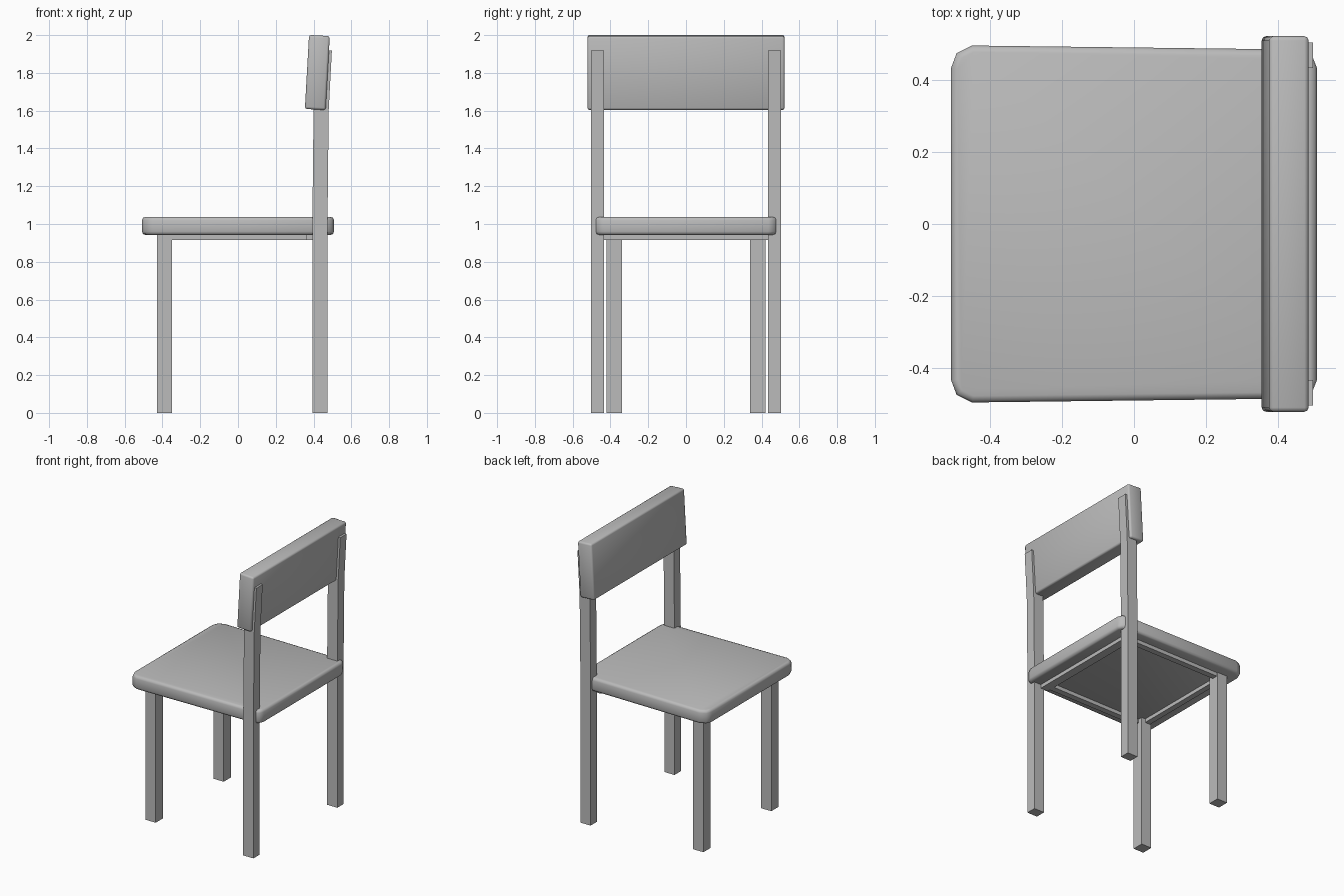
import bpy, bmesh, math
from mathutils import Matrix

cube = bpy.data.objects.get("Cube")
if cube:
    bpy.data.objects.remove(cube, do_unlink=True)

grey = bpy.data.materials.new("plain_grey")
grey.use_nodes = True
grey.diffuse_color = (0.5, 0.5, 0.5, 1)
grey.node_tree.nodes["Principled BSDF"].inputs["Base Color"].default_value = (0.5, 0.5, 0.5, 1)


def finish(name, bm, bevel=0):
    """Turn a bmesh into a named object, with softly rounded edges if wanted."""
    bmesh.ops.recalc_face_normals(bm, faces=bm.faces)
    mesh = bpy.data.meshes.new(name)
    bm.to_mesh(mesh)
    bm.free()
    mesh.materials.append(grey)
    obj = bpy.data.objects.new(name, mesh)
    bpy.context.collection.objects.link(obj)
    if bevel:
        mod = obj.modifiers.new("rounded_edges", "BEVEL")
        mod.width = bevel
        mod.segments = 2
        mod.limit_method = "ANGLE"
        mod.angle_limit = math.radians(50)
        mesh.polygons.foreach_set("use_smooth", [True] * len(mesh.polygons))
    return obj


def loft(name, rings, bevel=0):
    """Bridge a stack of matching outlines and cap both ends."""
    bm = bmesh.new()
    loops = [[bm.verts.new(p) for p in ring] for ring in rings]
    n = len(loops[0])
    for low, high in zip(loops, loops[1:]):
        for i in range(n):
            j = (i + 1) % n
            bm.faces.new((low[i], low[j], high[j], high[i]))
    bm.faces.new(loops[0][::-1])
    bm.faces.new(loops[-1])
    return finish(name, bm, bevel)


def rect(x0, x1, y0, y1, z):
    return [(x0, y0, z), (x1, y0, z), (x1, y1, z), (x0, y1, z)]


def box(name, x0, x1, y0, y1, z0, z1):
    return loft(name, [rect(x0, x1, y0, y1, z) for z in (z0, z1)])


# Seat: slightly tapered slab with clipped corners
side = [(0.508, 0.435), (0.494, 0.47), (0.455, 0.485),
        (-0.45, 0.496), (-0.493, 0.475), (-0.508, 0.435)]
outline = side + [(x, -y) for x, y in reversed(side)]
loft("seat", [[(x, y, z) for x, y in outline] for z in (0.942, 1.038)], 0.018)

# Backrest: thick board leaning slightly back
bm = bmesh.new()
bmesh.ops.create_cube(bm, size=1, matrix=Matrix.Translation((0.42, 0, 1.802))
                      @ Matrix.Rotation(math.radians(3.2), 4, "Y")
                      @ Matrix.Diagonal((0.11, 1.044, 0.392, 1)))
finish("backrest", bm, 0.012)

# Legs, rear posts and side rails, one of each per side
post_path = [(0, 0.434), (1.03, 0.434), (1.6, 0.44), (1.918, 0.457)]
for label, s in (("left", 1), ("right", -1)):
    y0, y1 = sorted((s * 0.34, s * 0.42))
    box(label + "_front_leg", -0.43, -0.35, y0, y1, 0, 0.95)
    y0, y1 = sorted((s * 0.434, s * 0.504))
    loft(label + "_rear_post", [rect(x - 0.04, x + 0.04, y0, y1, z) for z, x in post_path])
    y0, y1 = sorted((s * 0.372, s * 0.414))
    box(label + "_side_rail", -0.38, 0.4, y0, y1, 0.916, 0.95)

# Cross rails under the seat
box("front_rail", -0.42, -0.38, -0.41, 0.41, 0.916, 0.95)
box("rear_rail", 0.36, 0.42, -0.436, 0.436, 0.916, 0.95)
